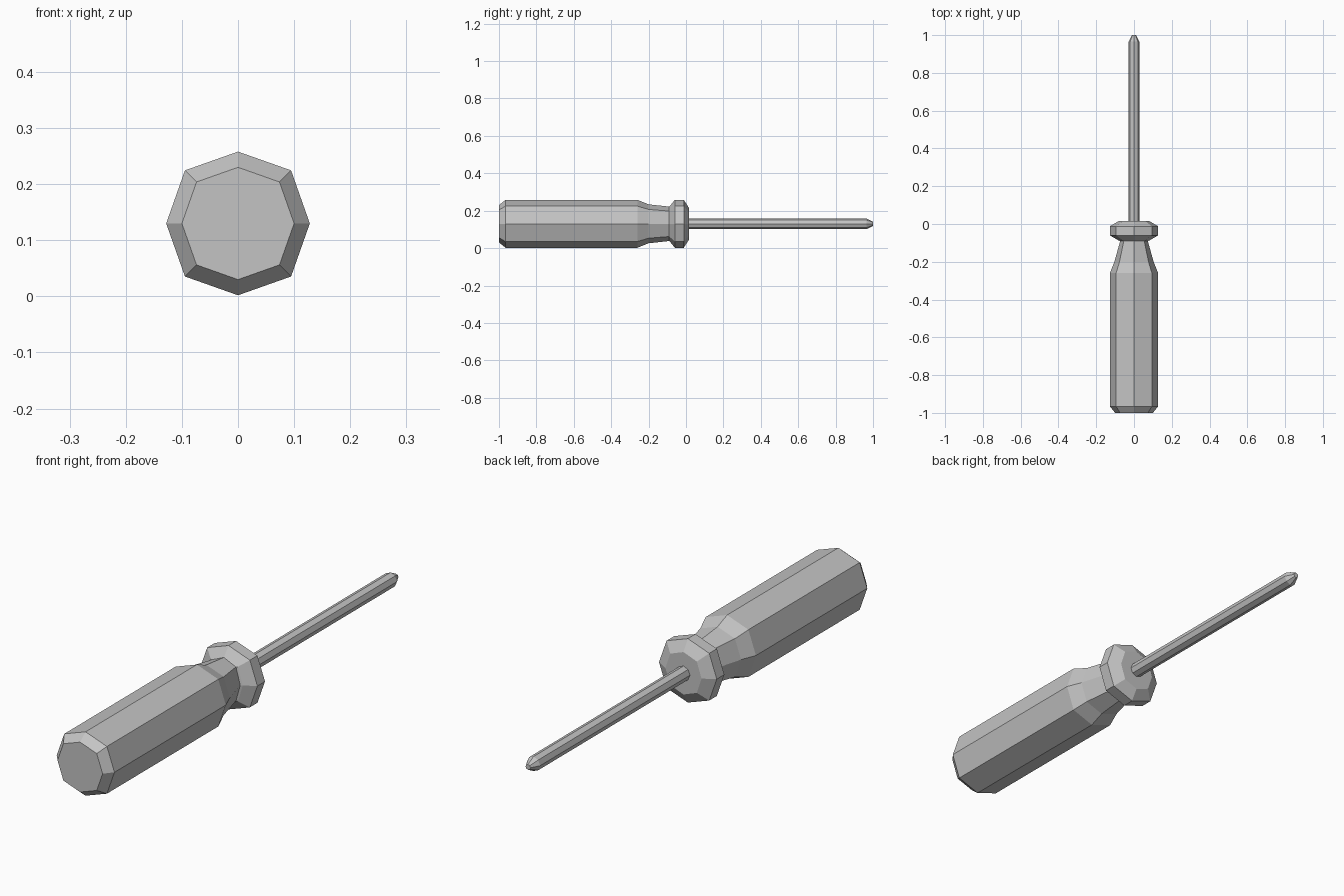
import bpy, bmesh, math

cube = bpy.data.objects.get("Cube")
if cube:
    bpy.data.objects.remove(cube, do_unlink=True)

SIDES = 8
AXIS_Z = 0.13
DIAGONAL = 1.045   # diagonal corners stand slightly proud

grey = bpy.data.materials.new("plain_grey")
grey.use_nodes = True
grey.diffuse_color = (0.55, 0.55, 0.55, 1)
grey.node_tree.nodes["Principled BSDF"].inputs["Base Color"].default_value = grey.diffuse_color


def lathe(name, profile, diagonal=1.0):
    """Join eight-sided rings (y, half width, half height) along y."""
    bm = bmesh.new()
    rings = []
    for y, rx, rz in profile:
        ring = []
        for i in range(SIDES):
            a = math.tau * i / SIDES
            k = diagonal if i % 2 else 1.0
            ring.append(bm.verts.new((k * rx * math.cos(a), y, AXIS_Z + k * rz * math.sin(a))))
        rings.append(ring)
    for a, b in zip(rings, rings[1:]):
        for i in range(SIDES):
            j = (i + 1) % SIDES
            bm.faces.new((a[i], a[j], b[j], b[i]))
    bm.faces.new(rings[0])
    bm.faces.new(rings[-1])
    bmesh.ops.recalc_face_normals(bm, faces=bm.faces)
    mesh = bpy.data.meshes.new(name)
    bm.to_mesh(mesh)
    bm.free()
    mesh.materials.append(grey)
    obj = bpy.data.objects.new(name, mesh)
    bpy.context.collection.objects.link(obj)
    return obj


# Grip with chamfered butt, tapering neck and bevelled collar
R = 0.128
lathe("handle", [
    (-1.0, 0.10, 0.10),
    (-0.965, R, R),
    (-0.26, R, R),
    (-0.2, 0.104, 0.104),
    (-0.09, 0.073, 0.092),
    (-0.087, 0.082, 0.094),
    (-0.06, R, R),
    (-0.012, R, R),
    (0.016, 0.08, 0.085),
], DIAGONAL)

# Rod with a pointed, blunted tip
lathe("shaft", [
    (0.0, 0.029, 0.029),
    (0.965, 0.029, 0.029),
    (1.0, 0.011, 0.011),
])
